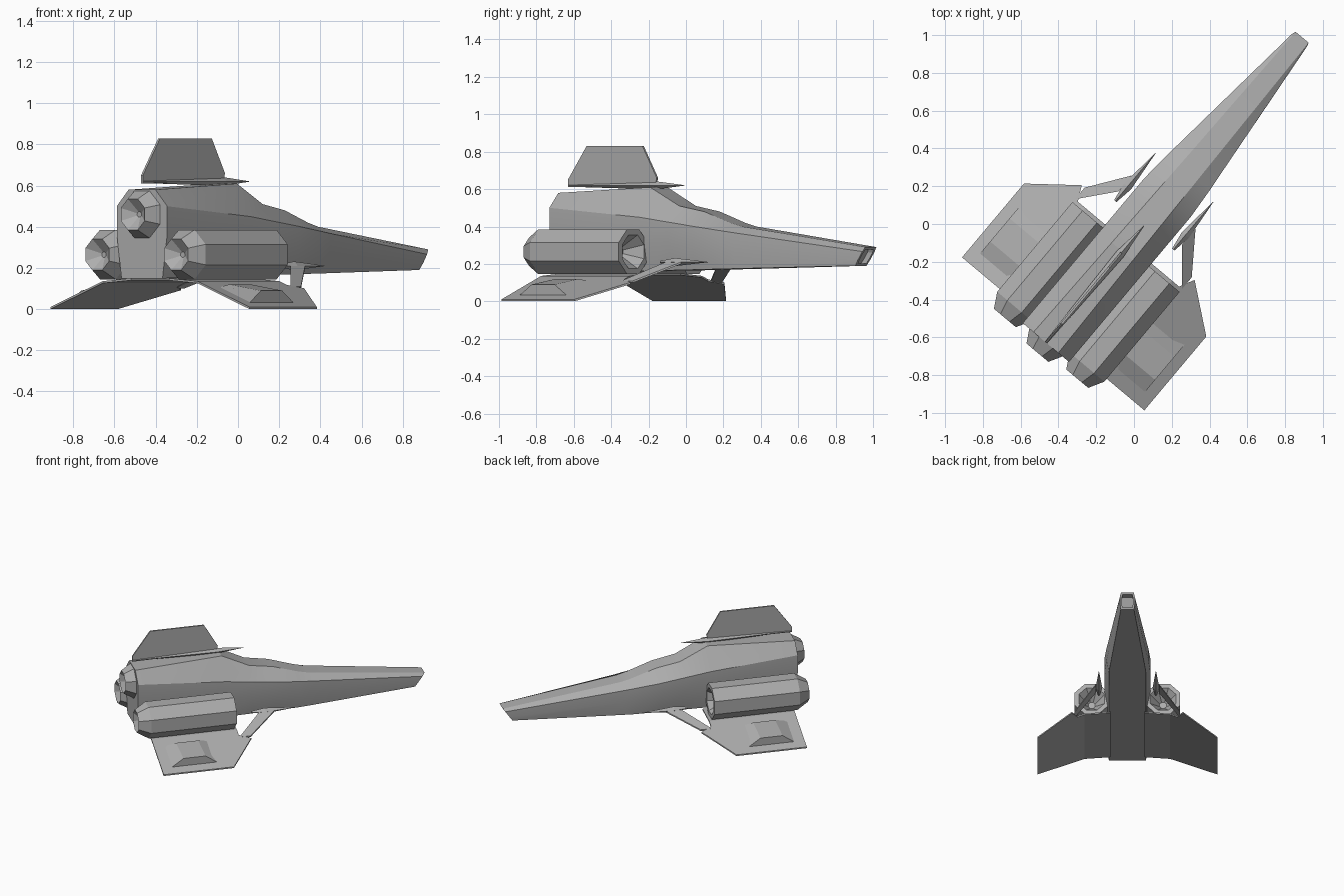
import bpy, bmesh, math

cube = bpy.data.objects.get("Cube")
if cube:
    bpy.data.objects.remove(cube, do_unlink=True)

HEADING = math.radians(50)        # the craft points diagonally
OFFSET = (.035, -.03, 0)

grey = bpy.data.materials.new("hull_grey")
grey.use_nodes = True
grey.diffuse_color = (.42, .42, .42, 1)
shader = grey.node_tree.nodes["Principled BSDF"]
shader.inputs["Base Color"].default_value = grey.diffuse_color


def loft(name, rings, mirror=False):
    """Skin rings of points (forward, left, up) and cap both ends."""
    bm = bmesh.new()
    rows = [[bm.verts.new(point) for point in ring] for ring in rings]
    for back, ahead in zip(rows, rows[1:]):
        for i in range(len(back)):
            bm.faces.new((back[i - 1], back[i], ahead[i], ahead[i - 1]))
    bm.faces.new(rows[0])
    bm.faces.new(rows[-1])
    bmesh.ops.recalc_face_normals(bm, faces=bm.faces)
    mesh = bpy.data.meshes.new(name)
    bm.to_mesh(mesh)
    bm.free()
    mesh.materials.append(grey)
    obj = bpy.data.objects.new(name, mesh)
    bpy.context.collection.objects.link(obj)
    obj.location = OFFSET
    obj.rotation_euler.z = HEADING
    if mirror:
        modifier = obj.modifiers.new("Mirror", "MIRROR")
        modifier.use_axis = (False, True, False)
    return obj


def hull_ring(s, top, slant=0, shrink=1):
    """Eight-sided section that tapers evenly towards the nose."""
    side = min(.16, .19 - .11 * s)
    base = .165 + .02 * s
    half = [(.07 - .02 * s, top),
            (side, min(.5, .43 - .13 * s)),
            (side, .31 - .07 * s),
            (min(.13, .9 * side), base)]
    outline = half + [(-y, z) for y, z in reversed(half)]
    middle = (top + base) / 2
    ring = []
    for y, z in outline:
        z = middle + (z - middle) * shrink
        ring.append((s + slant * (z - base), y * shrink, z))
    return ring


def engine_rings(front, rear, y, z, radius, sides=8):
    """Barrel with a hollow intake and a tapered, hollow nozzle."""
    profile = [(front - .09, radius / 5), (front, radius * .75),
               (front, radius), (rear + .08, radius),
               (rear, radius * .63), (rear + .05, radius / 9)]
    angles = [math.tau * (i + .5) / sides for i in range(sides)]
    return [[(s, y + r * math.cos(a), z + r * math.sin(a)) for a in angles]
            for s, r in profile]


def dart_rings(rear, belly, tip, y, z, size):
    """Slim diamond section, widest at the belly and sharp at the tip."""
    rings = []
    for s, w in ((rear, size / 3), (belly, size), (tip, size / 20)):
        h = w * .9
        rings.append([(s, y + w, z), (s, y, z + h), (s, y - w, z), (s, y, z - h)])
    return rings


def slab_ring(rear, front, y, z, thickness=.01):
    under = z - thickness
    return [(rear, y, z), (front, y, z), (front, y, under), (rear, y, under)]


def wing_height(y):
    """Flat under the hull, then drooping steadily to the tip."""
    return min(.15, .25 - .38 * y)


def box_ring(y, top, rear=-.65, front=-.31, bevel=.09):
    foot = wing_height(y) - .005
    return [(rear + bevel, y, top), (front - bevel, y, top),
            (front, y, foot), (rear, y, foot)]


# Fuselage from the tail, over the cockpit, to the slanted hollow nose
spine = [(-.78, .58), (-.15, .61), (.05, .51), (.22, .48), (.4, .42), (.48, .4)]
sections = [hull_ring(s, top) for s, top in spine]
for s, shrink in ((1.26, 1), (1.26, .75), (1.22, .75)):
    sections.append(hull_ring(s, .29, slant=.7, shrink=shrink))
fuselage = loft("fuselage", sections)
bpy.ops.object.select_all(action="DESELECT")
fuselage.select_set(True)
bpy.context.view_layer.objects.active = fuselage
bpy.ops.object.shade_smooth_by_angle(angle=math.radians(20))

# Two side engines and one above the tail
loft("side_engine", engine_rings(-.12, -.82, .25, .265, radius=.13), mirror=True)
loft("top_engine", engine_rings(-.5, -.85, 0, .46, radius=.13))

# Drooping wings, from the hull out to the tip
wing_fronts = [(.12, -.1), (.3, -.1), (.35, -.1), (.39, -.02), (.63, -.21)]
loft("wing", [slab_ring(-.72, front, y, wing_height(y))
              for y, front in wing_fronts], mirror=True)

# Raised box on each wing, steep on its outer side
loft("wing_box", [box_ring(.37, .12), box_ring(.57, .09)], mirror=True)

# Struts reaching forward from the wings to the guns
loft("gun_strut", [slab_ring(-.1, -.02, .37, .11),
                   slab_ring(.08, .19, .22, .21)], mirror=True)
loft("gun", dart_rings(.03, .13, .36, .2, .21, size=.024), mirror=True)

# Tail fin on its slim spike-nosed base
fin_outline = [(-.78, .61), (-.78, .65), (-.65, .83),
               (-.26, .83), (-.16, .66), (-.17, .62)]
loft("tail_fin", [[(s, y, z) for s, z in fin_outline] for y in (-.006, .006)])
loft("fin_base", dart_rings(-.78, -.17, .03, 0, .62, size=.024))
